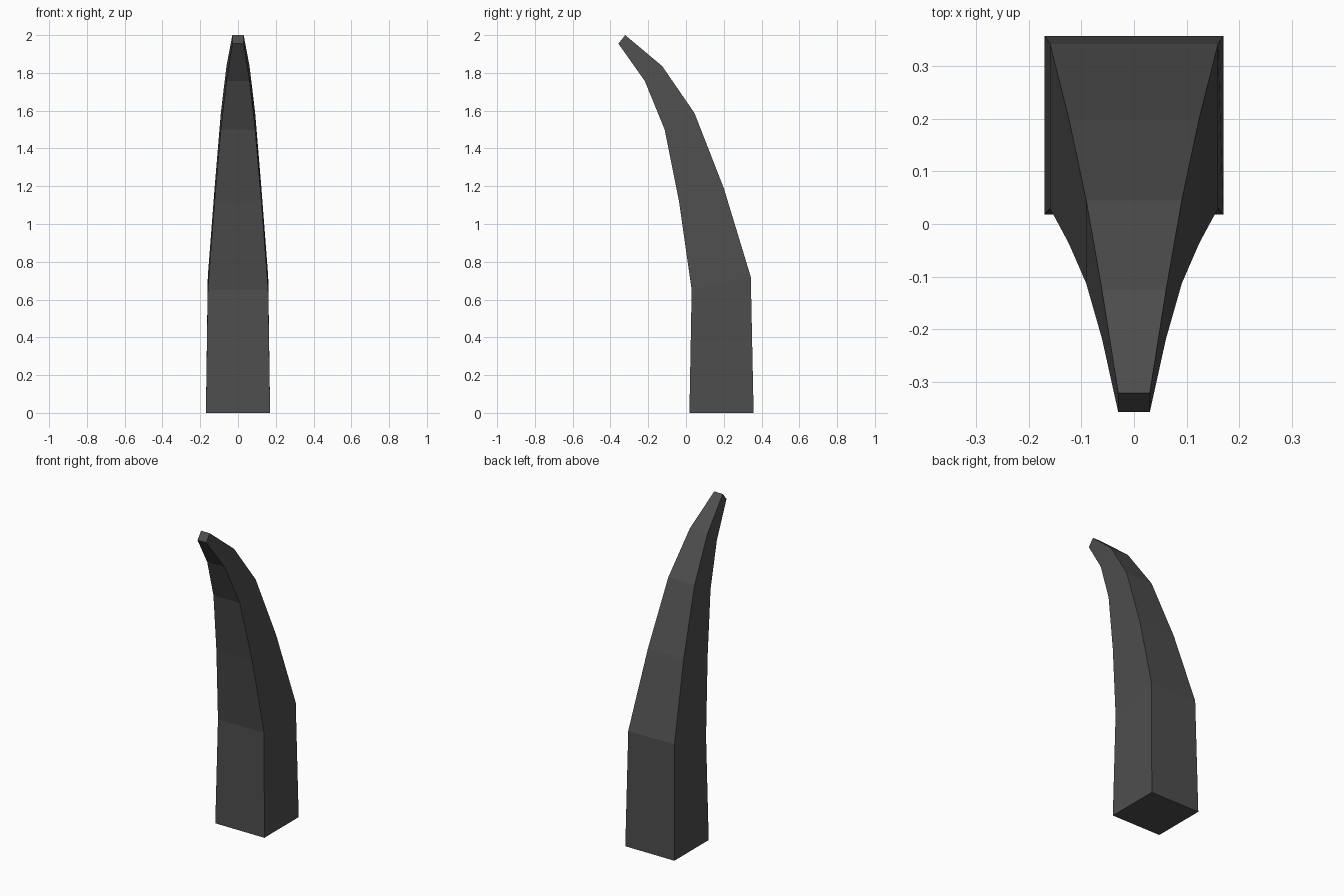
import bpy, bmesh

if "Cube" in bpy.data.objects:
    bpy.data.objects.remove(bpy.data.objects["Cube"])

# Cross-sections: half width, front edge (y, z), back edge (y, z)
SECTIONS = [
    (0.17, (0.018, 0.0), (0.358, 0.0)),
    (0.16, (0.03, 0.65), (0.343, 0.72)),
    (0.124, (-0.037, 1.12), (0.2, 1.19)),
    (0.091, (-0.113, 1.5), (0.045, 1.587)),
    (0.061, (-0.218, 1.757), (-0.126, 1.836)),
    (0.03, (-0.358, 1.955), (-0.322, 2.0)),
]

# Dark grey material
grey = bpy.data.materials.new("dark_grey")
grey.diffuse_color = (0.075, 0.075, 0.075, 1)
grey.use_nodes = True
grey.node_tree.nodes["Principled BSDF"].inputs["Base Color"].default_value = grey.diffuse_color

# Curved tapering spike, lofted through four-sided rings
bm = bmesh.new()
rings = []
for w, (fy, fz), (by, bz) in SECTIONS:
    rings.append([bm.verts.new(p) for p in
                  ((-w, fy, fz), (w, fy, fz), (w, by, bz), (-w, by, bz))])
for lower, upper in zip(rings, rings[1:]):
    for i in range(4):
        j = (i + 1) % 4
        bm.faces.new((lower[i], lower[j], upper[j], upper[i]))

# Base and tip caps
bm.faces.new(rings[0][::-1])
bm.faces.new(rings[-1])
bmesh.ops.recalc_face_normals(bm, faces=bm.faces[:])

mesh = bpy.data.meshes.new("curved_spike")
bm.to_mesh(mesh)
bm.free()
mesh.materials.append(grey)
spike = bpy.data.objects.new("curved_spike", mesh)
bpy.context.collection.objects.link(spike)
